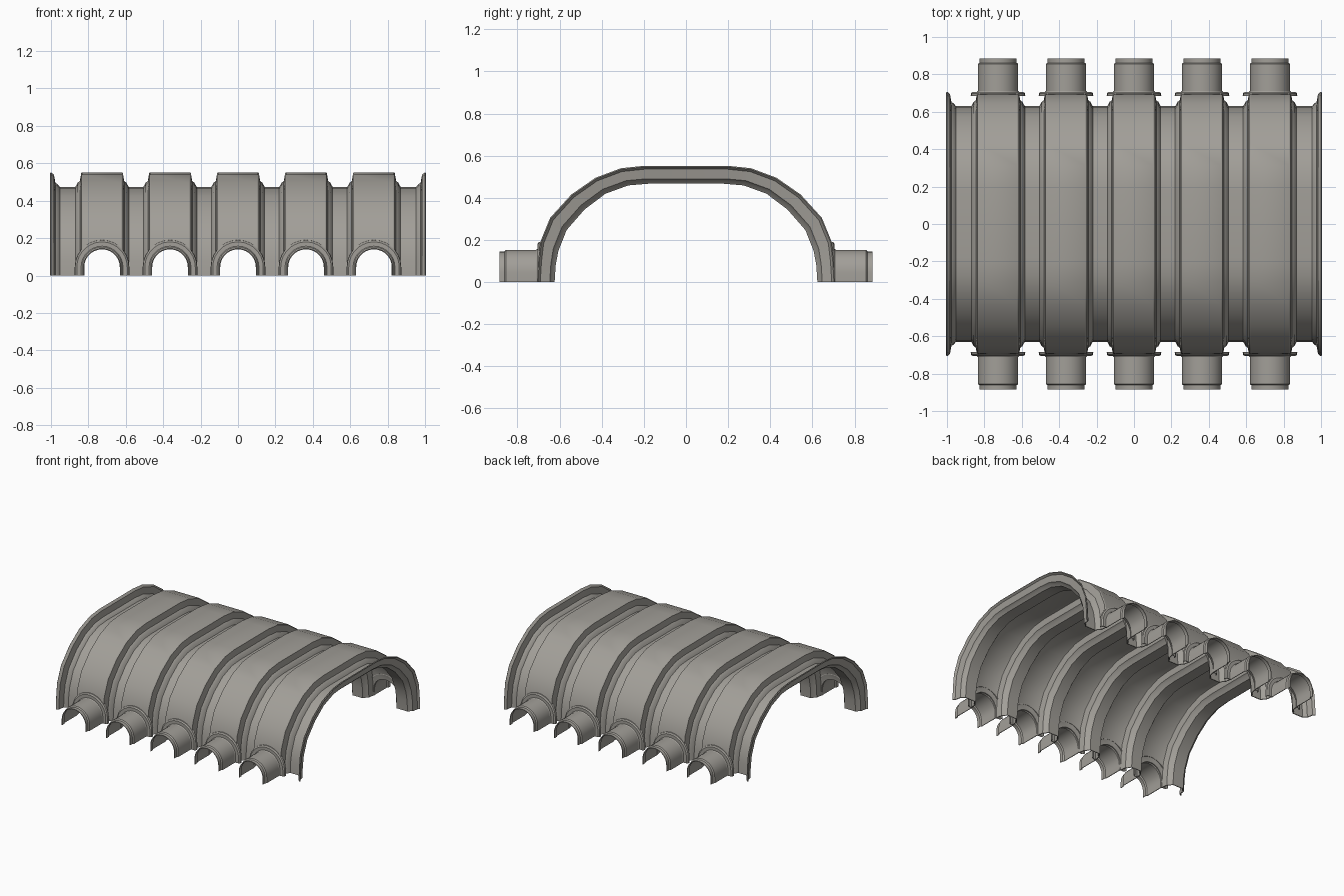
import bpy, bmesh, math

if "Cube" in bpy.data.objects:
    bpy.data.objects.remove(bpy.data.objects["Cube"])

grey = bpy.data.materials.new("warm grey plastic")
grey.diffuse_color = (0.36, 0.345, 0.315, 1)
grey.use_nodes = True
grey.node_tree.nodes["Principled BSDF"].inputs["Base Color"].default_value = grey.diffuse_color
RIDGES = [-0.727, -0.3635, 0.0, 0.3635, 0.727]


def sheet(name, rows, out):
    """Grid of faces through rows of points; out(face) > 0 when it faces outward."""
    bm = bmesh.new()
    vs = [[bm.verts.new(p) for p in row] for row in rows]
    for a, b in zip(vs, vs[1:]):
        for i in range(len(a) - 1):
            bm.faces.new((a[i], a[i + 1], b[i + 1], b[i]))
    bm.normal_update()
    if sum(out(f) for f in bm.faces) < 0:
        bmesh.ops.reverse_faces(bm, faces=bm.faces)
    me = bpy.data.meshes.new(name)
    bm.to_mesh(me)
    bm.free()
    me.materials.append(grey)
    ob = bpy.data.objects.new(name, me)
    bpy.context.collection.objects.link(ob)
    return ob


def activate(ob):
    bpy.ops.object.select_all(action='DESELECT')
    ob.select_set(True)
    bpy.context.view_layer.objects.active = ob


def thicken(ob, t):
    activate(ob)
    m = ob.modifiers.new("wall", 'SOLIDIFY')
    m.thickness, m.offset = t, -1
    bpy.ops.object.modifier_apply(modifier=m.name)


def port_arch(r, n=14, base=0.045, foot=0.0):
    """Straight legs with a half-round top: list of (x, z)."""
    arc = [(r * math.cos(math.pi * i / n), base + r * math.sin(math.pi * i / n))
           for i in range(n + 1)]
    return [(r, foot)] + arc + [(-r, foot)]


# arch cross-sections (y, z): high ridge and low valley
HIGH = [(0.708, 0), (0.702, 0.1), (0.692, 0.19), (0.645, 0.305), (0.545, 0.415),
        (0.43, 0.495), (0.31, 0.54), (0.2, 0.552), (0, 0.552)]
LOW = [(0.63, 0), (0.625, 0.08), (0.612, 0.15), (0.572, 0.25), (0.485, 0.35),
       (0.385, 0.425), (0.275, 0.465), (0.18, 0.473), (0, 0.473)]


def arch(x, f):
    half = [(l[0] + f * (h[0] - l[0]), l[1] + f * (h[1] - l[1])) for h, l in zip(HIGH, LOW)]
    return [(x, y, z) for y, z in half] + [(x, -y, z) for y, z in half[-2::-1]]


# corrugated shell: (x, height fraction) stations along the length
step = [(0.104, 1.0), (0.111, 0.95), (0.119, 0.40), (0.130, 0.30), (0.143, 0.0)]
stations = [(-1.0, 1.0), (-0.984, 0.84), (-0.976, 0.27), (-0.965, 0.2), (-0.952, 0.0)]
for c in RIDGES:
    stations += [(c - d, f) for d, f in reversed(step)] + [(c + d, f) for d, f in step]
stations += [(1.0 - 0.048, 0.0), (0.965, 0.2), (0.976, 0.27), (0.984, 0.84), (1.0, 1.0)]
shell = sheet("chamber_shell", [arch(x, f) for x, f in stations], lambda f: f.normal.z)
thicken(shell, 0.007)

# port openings cut through both side walls
bm = bmesh.new()
for c in RIDGES:
    prof = port_arch(0.103, foot=-0.1)
    face = bm.faces.new([bm.verts.new((c + x, -1, z)) for x, z in prof])
    ext = bmesh.ops.extrude_face_region(bm, geom=[face])["geom"]
    bmesh.ops.translate(bm, vec=(0, 2, 0), verts=[v for v in ext if isinstance(v, bmesh.types.BMVert)])
bmesh.ops.recalc_face_normals(bm, faces=bm.faces)
me = bpy.data.meshes.new("port_cutter")
bm.to_mesh(me)
bm.free()
cutter = bpy.data.objects.new("port_cutter", me)
bpy.context.collection.objects.link(cutter)
cutter.hide_render = True
activate(shell)
cut = shell.modifiers.new("openings", 'BOOLEAN')
cut.operation, cut.solver, cut.object = 'DIFFERENCE', 'EXACT', cutter
bpy.ops.object.modifier_apply(modifier=cut.name)
bpy.data.objects.remove(cutter)
activate(shell)
bpy.ops.object.shade_smooth_by_angle(angle=math.radians(30))

# side ports: collar, sleeve and stepped lip swept along y
PORT = [(0.685, 0.146), (0.699, 0.144), (0.706, 0.135), (0.706, 0.112), (0.712, 0.108),
        (0.855, 0.108), (0.862, 0.1), (0.886, 0.1)]
for side, label in ((-1, "front"), (1, "back")):
    for i, c in enumerate(RIDGES):
        rows = [[(c + x, side * y, z) for x, z in port_arch(r)] for y, r in PORT]
        port = sheet(f"{label}_port_{i + 1}", rows,
                     lambda f: f.normal.z * f.calc_area())
        thicken(port, 0.005)
        bpy.ops.object.shade_smooth_by_angle(angle=math.radians(30))
